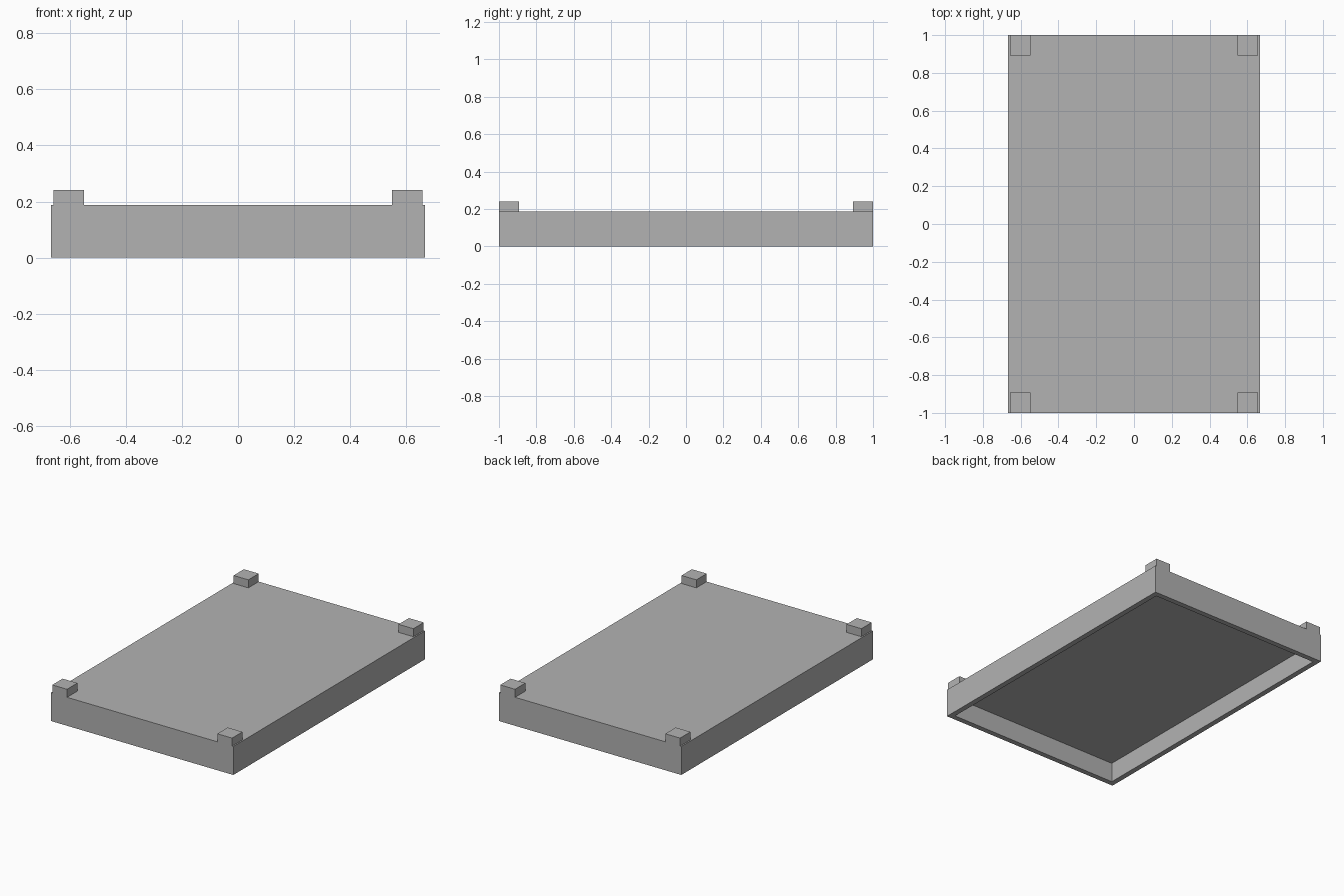
import bpy
import bmesh
from mathutils import Vector

cube = bpy.data.objects.get("Cube")
if cube:
    bpy.data.objects.remove(cube, do_unlink=True)

HALF_X, HALF_Y, DECK_Z = 0.666, 1.0, 0.188
WALL, RECESS = 0.05, 0.13
BLOCK, BLOCK_TOP = 0.108, 0.241
BLOCK_OUTER_X = 0.657

grey = bpy.data.materials.new("plain_grey")
grey.use_nodes = True
colour = (0.448, 0.448, 0.448, 1)
grey.diffuse_color = colour
grey.node_tree.nodes["Principled BSDF"].inputs["Base Color"].default_value = colour


def box_mesh(low, high):
    """Return a bmesh box spanning two opposite corners."""
    low, high = Vector(low), Vector(high)
    bm = bmesh.new()
    bmesh.ops.create_cube(bm, size=1)
    bmesh.ops.scale(bm, vec=high - low, verts=bm.verts)
    bmesh.ops.translate(bm, vec=(low + high) / 2, verts=bm.verts)
    bm.normal_update()
    return bm


def add_object(name, bm):
    mesh = bpy.data.meshes.new(name)
    bm.to_mesh(mesh)
    bm.free()
    mesh.materials.append(grey)
    obj = bpy.data.objects.new(name, mesh)
    bpy.context.collection.objects.link(obj)
    return obj


# Flat tray, hollowed out from underneath
bm = box_mesh((-HALF_X, -HALF_Y, 0), (HALF_X, HALF_Y, DECK_Z))
floor = min(bm.faces, key=lambda f: f.calc_center_median().z)
bmesh.ops.inset_region(bm, faces=[floor], thickness=WALL)
pocket = bmesh.ops.extrude_discrete_faces(bm, faces=[floor])["faces"][0]
bmesh.ops.translate(bm, vec=(0, 0, RECESS), verts=pocket.verts)
bmesh.ops.recalc_face_normals(bm, faces=bm.faces)
add_object("tray", bm)

# Corner blocks, flush with the front and back edges
for side, sx in (("left", 1), ("right", -1)):
    for end, sy in (("front", -1), ("back", 1)):
        xs = sorted((sx * (BLOCK_OUTER_X - BLOCK), sx * BLOCK_OUTER_X))
        ys = sorted((sy * (HALF_Y - BLOCK), sy * HALF_Y))
        add_object(f"corner_block_{end}_{side}",
                   box_mesh((xs[0], ys[0], DECK_Z), (xs[1], ys[1], BLOCK_TOP)))
